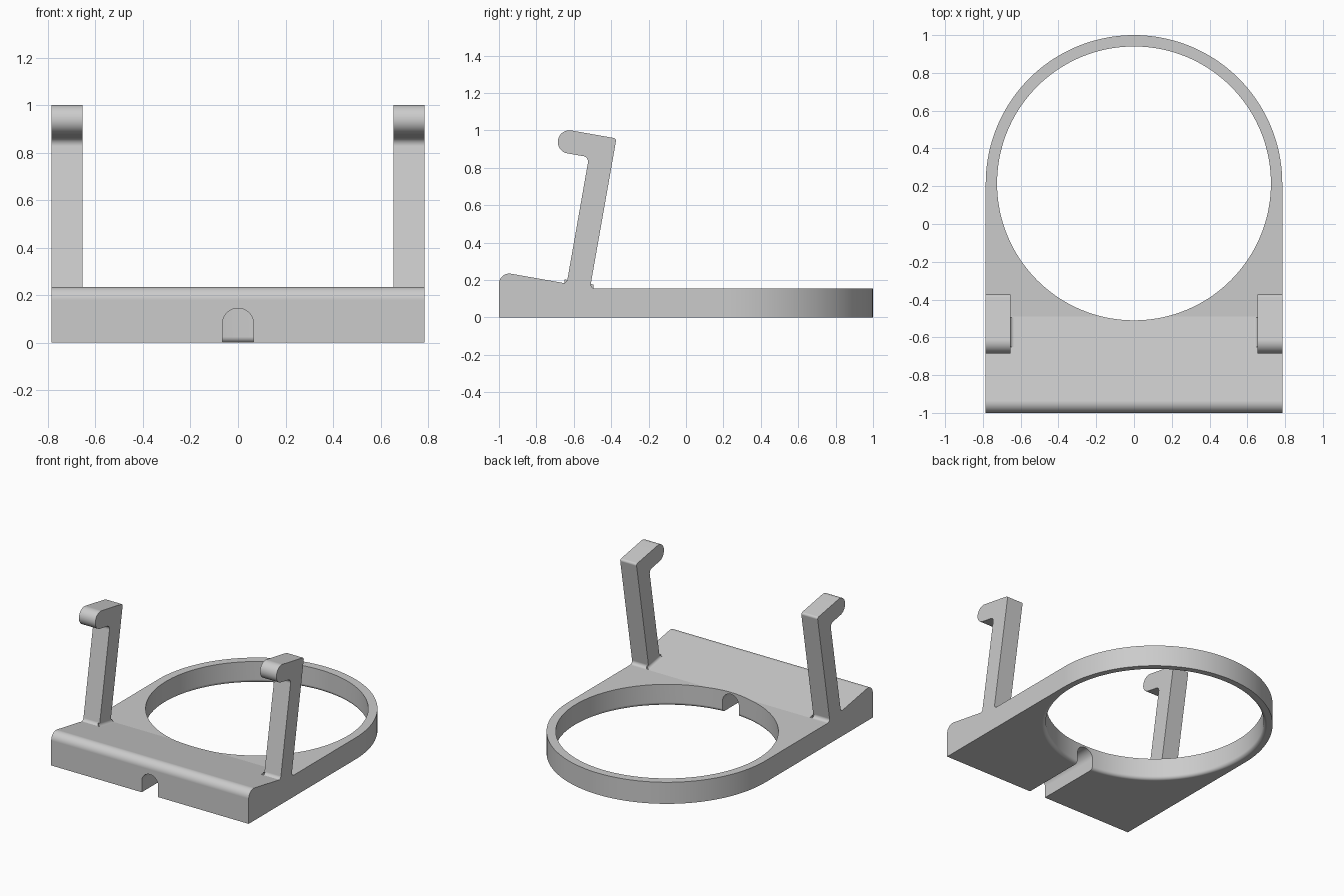
import bpy, bmesh, math
from mathutils import Vector

if "Cube" in bpy.data.objects:
    bpy.data.objects.remove(bpy.data.objects["Cube"])

W = 0.785          # half width and outer ring radius
CY = 0.215         # ring centre
R_IN = 0.725       # ring hole radius

grey = bpy.data.materials.new("light grey")
grey.diffuse_color = (0.6, 0.6, 0.6, 1)
grey.use_nodes = True
grey.node_tree.nodes["Principled BSDF"].inputs["Base Color"].default_value = grey.diffuse_color


def rounded(points, seg=16):
    """Closed profile from (u, v, radius) corners, with tangent arcs."""
    out = []
    n = len(points)
    for i, (u, v, r) in enumerate(points):
        p = Vector((u, v))
        if r == 0:
            out.append(p)
            continue
        a = (Vector(points[i - 1][:2]) - p).normalized()
        b = (Vector(points[(i + 1) % n][:2]) - p).normalized()
        half = a.angle(b) / 2
        c = p + (a + b).normalized() * (r / math.sin(half))
        t = r / math.tan(half)
        d0, d1 = p + a * t - c, p + b * t - c
        total = d0.angle(d1)
        for k in range(seg + 1):
            f = k / seg
            d = (d0 * math.sin((1 - f) * total) + d1 * math.sin(f * total)) / math.sin(total)
            out.append(c + d)
    return out


def loft(name, rings):
    """Solid through equal-length rings of points, capped at both ends."""
    bm = bmesh.new()
    vs = [[bm.verts.new(p) for p in ring] for ring in rings]
    n = len(vs[0])
    for lo, hi in zip(vs, vs[1:]):
        for i in range(n):
            j = (i + 1) % n
            bm.faces.new((lo[i], lo[j], hi[j], hi[i]))
    bm.faces.new(vs[0][::-1])
    bm.faces.new(vs[-1])
    bmesh.ops.recalc_face_normals(bm, faces=bm.faces[:])
    me = bpy.data.meshes.new(name)
    bm.to_mesh(me)
    bm.free()
    me.materials.append(grey)
    ob = bpy.data.objects.new(name, me)
    bpy.context.collection.objects.link(ob)
    return ob


def activate(ob):
    bpy.ops.object.select_all(action='DESELECT')
    ob.select_set(True)
    bpy.context.view_layer.objects.active = ob


def boolean(ob, cutter, operation):
    mod = ob.modifiers.new("cut", 'BOOLEAN')
    mod.operation, mod.object, mod.solver = operation, cutter, 'EXACT'
    activate(ob)
    bpy.ops.object.modifier_apply(modifier=mod.name)
    bpy.data.objects.remove(cutter)


def smooth(ob):
    activate(ob)
    bpy.ops.object.shade_smooth_by_angle(angle=math.radians(9))
    mod = ob.modifiers.new("flat faces", 'WEIGHTED_NORMAL')
    mod.keep_sharp = True


def across(profile, x0, x1):
    return [[(x, p.x, p.y) for p in profile] for x in (x0, x1)]


# Base: side profile with a sloped, rounded front lip
base = loft("base", across(rounded([
    (-1, 0, 0), (1.1, 0, 0), (1.1, 0.155, 0), (-0.49, 0.155, 0), (-1, 0.245, 0.055)]), -0.9, 0.9))

# Plan outline: straight sides into a half circle
outline = [(W, -1.1)] + [
    (W * math.cos(math.pi * k / 72), CY + W * math.sin(math.pi * k / 72)) for k in range(73)
] + [(-W, -1.1)]
boolean(base, loft("outline_cutter", [[(x, y, z) for x, y in outline] for z in (-0.1, 0.5)]), 'INTERSECT')

# Round hole with a rounded bottom edge
f = 0.025
levels = [(R_IN + f, -0.1)]
levels += [(R_IN + f - f * math.sin(a), f - f * math.cos(a))
           for a in (math.pi / 2 * k / 12 for k in range(13))]
levels += [(R_IN, 0.5)]
turns = [2 * math.pi * k / 144 for k in range(144)]
boolean(base, loft("hole_cutter", [
    [(r * math.cos(a), CY + r * math.sin(a), z) for a in turns] for r, z in levels]), 'DIFFERENCE')

# Arched cable slot through the front
arch = [(0.065, -0.1)] + [
    (0.065 * math.cos(math.pi * k / 32), 0.08 + 0.065 * math.sin(math.pi * k / 32)) for k in range(33)
] + [(-0.065, -0.1)]
boolean(base, loft("slot_cutter", [[(x, y, z) for x, z in arch] for y in (-1.1, -0.2)]), 'DIFFERENCE')
smooth(base)

# Leaning hooked arms
arm_profile = rounded([
    (-0.69, 0.187, 0), (-0.638, 0.180, 0.025), (-0.519, 0.857, 0.03),
    (-0.695, 0.888, 0.061), (-0.673, 1.010, 0.061), (-0.372, 0.957, 0.015),
    (-0.513, 0.157, 0.022), (-0.47, 0.154, 0), (-0.49, 0.152, 0)])

# Concave fillet along the inner foot of each arm
r = 0.02
foot = [(0.66, -0.01), (0.655 - r, -0.01)] + [
    (0.655 - r + r * math.sin(a), r - r * math.cos(a))
    for a in (math.pi / 2 * k / 12 for k in range(13))] + [(0.66, r)]

for side, name in ((-1, "left"), (1, "right")):
    smooth(loft(name + "_hook_arm", across(arm_profile, side * 0.655, side * W)))
    smooth(loft(name + "_foot_fillet", [
        [(side * x, y, z + 0.155 + 0.176 * (-0.49 - y)) for x, z in foot]
        for y in (-0.65, -0.495)]))
